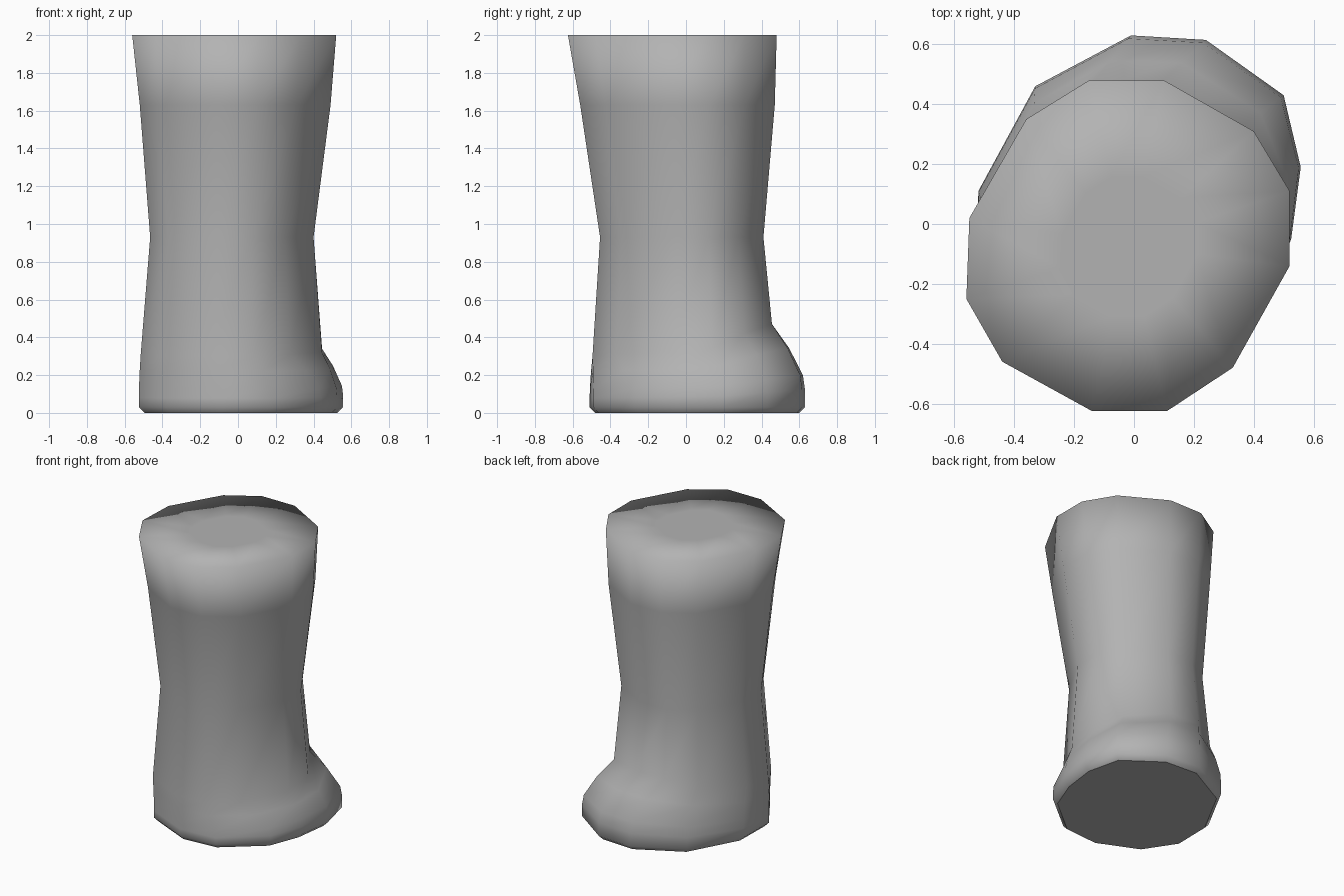
import bpy
import bmesh

if "Cube" in bpy.data.objects:
    bpy.data.objects.remove(bpy.data.objects["Cube"], do_unlink=True)

# Single grey material
grey = bpy.data.materials.new("plain grey")
grey.use_nodes = True
COLOUR = (0.45, 0.45, 0.45, 1.0)
grey.diffuse_color = COLOUR
grey.node_tree.nodes["Principled BSDF"].inputs["Base Color"].default_value = COLOUR

# Twelve-sided outlines of the shaft opening and the foot, anticlockwise from above
OPENING = [(.52, -.14), (.52, .11), (.40, .31), (.10, .48), (-.15, .48), (-.36, .35),
           (-.55, .02), (-.56, -.25), (-.44, -.46), (-.14, -.625), (.11, -.625), (.33, -.48)]
FOOT = [(.525, -.05), (.557, .19), (.50, .43), (.24, .615), (-.01, .63), (-.33, .46),
        (-.52, .11), (-.525, -.16), (-.38, -.38), (-.09, -.51), (.17, -.49), (.44, -.27)]
# Height of the seam where the foot meets the shaft: high at the toe, low at the heel
SEAM = [.32, .34, .42, .47, .47, .43, .36, .31, .30, .30, .30, .31]
CENTRE = (-.02, -.0725)


def fitted(cx, cy, hx, hy):
    """Opening outline rescaled to a given centre and half size."""
    return [(cx + (x - CENTRE[0]) * hx / .54, cy + (y - CENTRE[1]) * hy / .5525)
            for x, y in OPENING]


def level(outline, z):
    return [(x, y, z) for x, y in outline]


def foot_ring(blend, height):
    """Ring between ankle and foot outlines, following the slanted seam."""
    return [(a[0] + (f[0] - a[0]) * blend, a[1] + (f[1] - a[1]) * blend, s * height)
            for a, f, s in zip(ANKLE, FOOT, SEAM)]


ANKLE = fitted(-.035, -.02, .48, .475)
SOLE = [(.015 + (x - .015) * .945, .06 + (y - .06) * .95) for x, y in FOOT]

# Rings from the sole upwards, closing with an inset ring on the flat top
rings = [
    level(SOLE, 0), level(FOOT, .03),
    foot_ring(1.0, .26), foot_ring(.94, .42), foot_ring(.52, .73), foot_ring(0, 1),
    level(fitted(-.0325, -.0225, .4325, .4325), .93),
    level(fitted(-.015, -.045, .505, .515), 1.63),
    level(OPENING, 2),
    level(fitted(*CENTRE, .54 * .42, .5525 * .42), 2),
]

bm = bmesh.new()
loops = [[bm.verts.new(p) for p in ring] for ring in rings]
for low, high in zip(loops, loops[1:]):
    for i in range(12):
        j = (i + 1) % 12
        bm.faces.new((low[i], low[j], high[j], high[i]))
bm.faces.new(loops[-1])
sole_face = bm.faces.new(loops[0][::-1])

# Smooth everywhere except the flat sole
for face in bm.faces:
    face.smooth = True
sole_face.smooth = False
for edge in sole_face.edges:
    edge.smooth = False

mesh = bpy.data.meshes.new("boot")
bm.to_mesh(mesh)
bm.free()
mesh.materials.append(grey)
boot = bpy.data.objects.new("boot", mesh)
bpy.context.collection.objects.link(boot)
